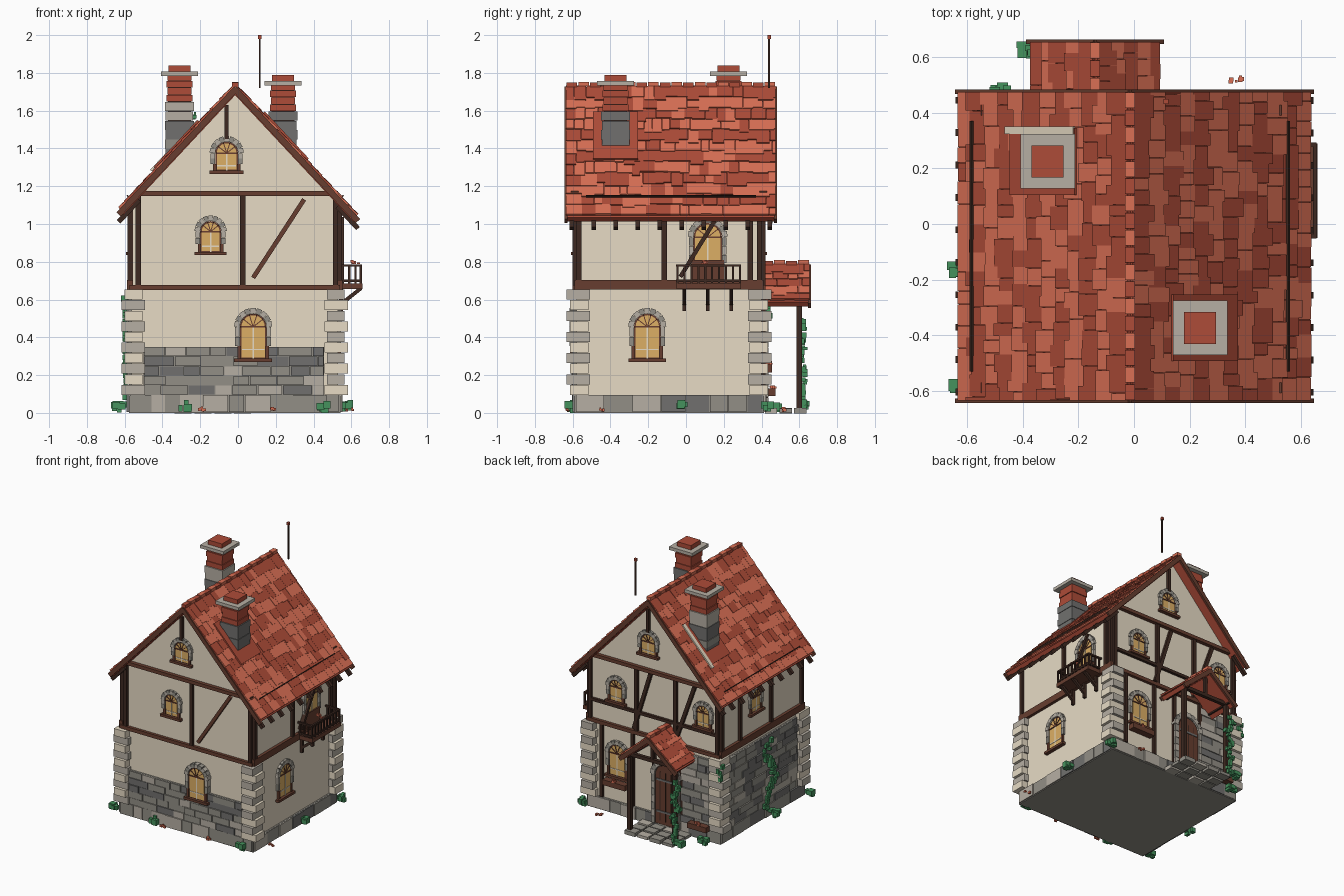
import bpy, bmesh, math, random
from mathutils import Matrix, Vector

if "Cube" in bpy.data.objects:
    bpy.data.objects.remove(bpy.data.objects["Cube"])

random.seed(7)
COLOURS = {
    "cream_plaster": (0.80, 0.71, 0.56), "light_stone": (0.47, 0.43, 0.37),
    "mid_stone": (0.29, 0.275, 0.24), "dark_stone": (0.165, 0.163, 0.158),
    "dark_wood": (0.047, 0.022, 0.015), "brown_wood": (0.135, 0.048, 0.029),
    "light_tile": (0.70, 0.16, 0.09), "red_tile": (0.42, 0.072, 0.04),
    "amber_glass": (0.72, 0.43, 0.13), "leaf_green": (0.06, 0.29, 0.11)}
MATS = []
for n, c in COLOURS.items():
    m = bpy.data.materials.new(n)
    m.diffuse_color = (*c, 1)
    m.use_nodes = True
    m.node_tree.nodes["Principled BSDF"].inputs["Base Color"].default_value = m.diffuse_color
    MATS.append(m)
CREAM, LIGHT, MID, DARK, WOOD, BROWN, TILE, RED, AMBER, GREEN = range(10)
parts = {}
T, I = Matrix.Translation, Matrix.Identity(4)


def R(a, axis):
    return Matrix.Rotation(a, 4, axis)


def get(part):
    return parts.setdefault(part, bmesh.new())


def box(part, mat, c, s, M=I, rot=I):
    mx = M @ T(Vector(c)) @ rot @ Matrix.Diagonal((*s, 1))
    vs = bmesh.ops.create_cube(get(part), size=1, matrix=mx)["verts"]
    for f in {f for v in vs for f in v.link_faces}:
        f.material_index = mat


def prism(part, mat, pts, y0, y1, M=I):
    bm = get(part)
    a, b = ([bm.verts.new(M @ Vector((u, y, z))) for u, z in pts] for y in (y0, y1))
    n = len(pts)
    fs = [bm.faces.new(a), bm.faces.new(b[::-1])]
    fs += [bm.faces.new((a[i], b[i], b[(i + 1) % n], a[(i + 1) % n])) for i in range(n)]
    for f in fs:
        f.material_index = mat


# Wall frames: local x runs along the wall, local -y points outward
WALL = {k: R(math.radians(a), 'Z') @ T((0, -d, 0)) for k, a, d in
        (("front", 0, .58), ("right", 90, .53), ("back", 180, .40), ("left", 270, .565))}


def wbox(part, mat, wall, u, z, su, sz, proud, tilt=0):
    box(part, mat, (u, .005 - proud / 2, z), (su, proud + .01, sz), WALL[wall], R(tilt, 'Y'))


def beam(part, mat, wall, a, b, w=.026, proud=.02):
    du, dz = b[0] - a[0], b[1] - a[1]
    wbox(part, mat, wall, (a[0] + b[0]) / 2, (a[1] + b[1]) / 2, w, math.hypot(du, dz),
         proud, math.atan2(du, dz))


def arch_pts(u, z0, spring, r):
    arc = [(u + r * math.cos(math.pi * i / 12), spring + r * math.sin(math.pi * i / 12)) for i in range(13)]
    return [(u - r, z0), (u + r, z0)] + arc


def arched(part, wall, u, z0, spring, r, o=0, ring=.03, door=False):
    M = WALL[wall]
    prism(part, WOOD if door else BROWN, arch_pts(u, z0, spring, r), .01, -.006 - o, M)
    prism(part, BROWN if door else AMBER, arch_pts(u, z0 + .008, spring, r - .008), .01, -.010 - o, M)
    # stone arch and jambs
    for i in range(9):
        a = math.pi * (i + .5) / 9
        rr = r + ring / 2
        box(part, (LIGHT, MID)[i % 2], (u + rr * math.cos(a), -(.01 + o) / 2, spring + rr * math.sin(a)),
            (ring, .026 + o, rr * .335), M, R(-a, 'Y'))
    low = z0 if door else z0 + .4 * (spring - z0)
    n = max(2, round((spring - low) / .05))
    h = (spring - low) / n
    for i in range(n):
        for s in (-1, 1):
            wbox(part, (MID, LIGHT)[i % 2], wall, u + s * (r + ring * .42), low + h * (i + .5), ring * .8, h * .96, .016 + o)
    if door:
        for k in (-.5, 0, .5):
            wbox(part, WOOD, wall, u + k * r, (z0 + spring) / 2 + .03, .005, spring - z0, .013 + o)
        for z in (z0 + .1, spring - .03):
            wbox(part, DARK, wall, u, z, r * 1.7, .014, .015 + o)
        return
    # glazing bars, fan, posts and sill
    wbox(part, BROWN, wall, u, spring, 2 * r, .008, .015 + o)
    wbox(part, CREAM, wall, u, (z0 + spring) / 2, .007, spring - z0, .013 + o)
    wbox(part, CREAM, wall, u, z0 + .3 * (spring - z0), 2 * r - .02, .007, .013 + o)
    for s in (-1, 1):
        wbox(part, BROWN, wall, u + s * (r + .004), (z0 + low) / 2, .018, low - z0, .014 + o)
    for t in (-.9, -.3, .3, .9):
        beam(part, BROWN, wall, (u, spring), (u + r * math.sin(t), spring + r * math.cos(t)), .005, .014 + o)
    wbox(part, BROWN, wall, u, z0 - .006, 2 * (r + ring), .018, .028 + o)


def masonry(part, wall, u0, u1, z0, z1, h, mix, ragged=False):
    wbox(part, MID, wall, (u0 + u1) / 2, (z0 + z1) / 2, u1 - u0, z1 - z0, .012)
    rows = round((z1 - z0) / h)
    h = (z1 - z0) / rows
    for r in range(rows):
        u = u0
        while u < u1 - .01:
            w = min(random.uniform(.07, .19), u1 - u)
            if not (ragged and r == rows - 1 and random.random() < .2):
                wbox(part, random.choice(mix), wall, u + w / 2, z0 + h * (r + .5), w - .004, h - .003,
                     random.uniform(.016, .026))
            u += w


# House body, footing and stonework
prism("plaster_walls", CREAM, [(-.565, .05), (.53, .05), (.53, 1.10), (-.015, 1.685), (-.565, 1.10)], -.58, .40)
box("footing", MID, (-.0175, -.09, .045), (1.12, 1.005, .09))
for w, a, b in (("front", -.57, .535), ("right", -.585, .405), ("back", -.535, .57), ("left", -.405, .585)):
    masonry("plinth_stones", w, a, b, .004, .095, .09, [LIGHT, MID, MID, DARK])
mix = [MID, MID, DARK, DARK, LIGHT]
masonry("front_stonework", "front", -.5, .455, .095, .35, .05, mix, True)
masonry("left_stonework", "left", -.34, .505, .095, .62, .05, mix)
masonry("back_stonework", "back", .25, .50, .095, .62, .05, mix)
for cx, sx in ((-.565, -1), (.53, 1)):
    for cy, sy in ((-.58, -1), (.40, 1)):
        for i in range(10):
            lx, ly = ((.125, .10), (.095, .125))[i % 2]
            o = (.052, .035)[i % 2]
            box("corner_quoins", (LIGHT, CREAM)[(i + (sx > 0)) % 2],
                (cx + sx * (o - lx / 2), cy + sy * (.087 - o - ly / 2), .122 + i * .056), (lx, ly, .053))

# Timber framing: rails, posts and braces on each wall
for w, a, b, z, h in (("front", -.575, .54, .664, .027), ("right", -.59, .41, .678, .05),
                      ("back", -.54, .575, .664, .027), ("left", -.41, .59, .678, .05)):
    beam("floor_rails", BROWN, w, (a, z), (b, z), h, .022)
for w, a, b in (("front", -.55, .53), ("back", -.53, .55)):
    beam("tie_rails", BROWN, w, (a, 1.162), (b, 1.162), .026, .028)
for w, us, top in (("front", (-.528, .025, .517), 1.15), ("right", (-.568, -.115, .34, .39), 1.11),
                   ("back", (-.517, -.13, .2, .55), 1.15), ("left", (-.388, -.17, .2, .568), 1.10)):
    for u in us:
        beam("wall_posts", WOOD, w, (u, .67), (u, top), .027, .02)
beam("wall_braces", BROWN, "front", (.08, .715), (.35, 1.13), .024)
beam("wall_braces", WOOD, "right", (-.03, .72), (.16, 1.03), .022, .03)
for a, b in (((-.15, .69), (-.01, 1.14)), ((.2, .69), (.36, 1.14))):
    beam("wall_braces", WOOD, "back", a, b)
beam("mid_rail", WOOD, "back", (-.51, .82), (.54, .82), .022)
for u in (-.42, -.16, .02, .25):
    beam("back_lower_posts", WOOD, "back", (u, .1), (u, .65))
beam("gable_posts", WOOD, "front", (-.06, 1.45), (-.06, 1.63), .022)
beam("gable_posts", WOOD, "back", (-.03, 1.45), (-.03, 1.63), .022)

# Windows and door
for name, *a in (("front_lower_window", "front", .08, .285, .455, .07, .02), ("front_upper_window", "front", -.145, .85, .96, .055),
                 ("front_gable_window", "front", -.06, 1.28, 1.375, .06), ("right_lower_window", "right", -.205, .285, .455, .07),
                 ("balcony_window", "right", .115, .70, .93, .075), ("left_window", "left", .02, .85, .96, .055),
                 ("back_lower_window", "back", -.29, .285, .455, .07), ("back_upper_window", "back", -.30, .85, .96, .055),
                 ("back_side_window", "back", .43, .85, .96, .055), ("back_gable_window", "back", -.03, 1.28, 1.375, .06)):
    arched(name, *a)
arched("porch_door", "back", .13, .03, .40, .09, .02, .035, True)
wbox("balcony_door_panel", BROWN, "right", .115, .755, .17, .11, .02)


def gable_roof(name, xr, zr, y0, y1, runs, slope, rows):
    a, yc, ly = math.atan(slope), (y0 + y1) / 2, y1 - y0
    frames = []
    for run, turn in zip(runs, (0, math.pi)):
        M = T((xr, yc, zr)) @ R(turn, 'Z') @ R(a, 'Y')
        L = run / math.cos(a)
        frames.append((M, L))
        box(name + "_slab", RED, (L / 2, 0, -.013), (L, ly - .01, .03), M)
        step = (L - .01) / rows
        for j in range(rows):
            y = -ly / 2
            while y < ly / 2 - .005:
                w = min(random.uniform(.04, .085), ly / 2 - y)
                ln = step + random.choice((.004, .012, .03)) * (j < rows - 1)
                light = random.random() < (.85 if j % 2 else .15)
                box(name + "_tiles", TILE if light else RED, (j * step + ln / 2, y + w / 2, .009 + random.uniform(0, .003)),
                    (ln, w - .001, .012), M, R(-.07, 'Y'))
                y += w
        for s in (-1, 1):
            box(name + "_barge_boards", BROWN, (L / 2 + .008, s * ly / 2, -.008), (L + .016, .016, .032), M)
    n = round(ly / .06)
    for i in range(n):
        box(name + "_ridge_caps", (RED, TILE)[i % 2], (xr, y0 + (i + .5) * ly / n, zr + .014 + .004 * (i % 2)),
            (.036, ly / n - .006, .022))
    return frames


# Main roof with rafter tails and snow guards
slopes = gable_roof("main_roof", -.015, 1.723, -.635, .475, (.645, .612), 1.07, 12)
COS = math.cos(math.atan(1.07))
for M, L in slopes:
    for i in range(10):
        box("rafter_tails", WOOD, (L - .035, -.525 + i * .1165, -.035), (.16, .024, .026), M)
    box("snow_guards", WOOD, (.552 / COS, 0, .022), (.007, .9, .014), M)

# Chimneys with flashing
for x, y, top, k in ((.238, -.373, 1.79, 0), (-.31, .225, 1.84, 1)):
    cap = top - .045
    split = cap - .148
    for i in range(6):
        mat = LIGHT if k and i < 2 else (DARK, MID, DARK)[i % 3] if k else DARK
        box("chimney_stone", mat, (x, y, split - .025 - i * .05), (.152 - .006 * (i % 2), .152 - .006 * (i % 2), .049))
    for i in range(4):
        w = (.138, .128)[i % 2]
        box("chimney_brick", RED, (x, y, split + .0185 + i * .037), (w, w, .036))
    box("chimney_core", WOOD, (x, y, cap - .16), (.122, .122, .3))
    box("chimney_cap", LIGHT, (x, y, cap), (.195, .195, .024))
    box("chimney_pot", RED, (x, y, cap + .026), (.115, .115, .038))
    M, yl = slopes[k][0], (y + .08) * (-1 if k else 1)
    box("chimney_flashing", RED, (abs(x + .015) / COS, yl, .022), (.34, .24, .012), M)
box("flashing_strip", CREAM, (.305 / COS, -.417, .026), (.36, .028, .01), slopes[1][0])

# Roof mast
box("roof_mast", WOOD, (.115, .44, 1.855), (.01, .01, .27))
box("mast_tip", RED, (.115, .44, 1.99), (.018, .018, .02))

# Balcony
box("balcony_floor", BROWN, (.595, .12, .67), (.13, .34, .03))
for z in (.70, .78):
    box("balcony_rails", WOOD, (.65, .12, z), (.014, .34, .012))
    for y in (-.045, .285):
        box("balcony_rails", WOOD, (.595, y, z), (.12, .014, .012))
for i in range(10):
    box("balcony_balusters", WOOD, (.65, -.045 + i * .0367, .735), (.011, .011, .10))
for i in range(3):
    for y in (-.045, .285):
        box("balcony_balusters", WOOD, (.555 + i * .034, y, .735), (.011, .011, .10))
for y in (-.01, .115, .24):
    box("balcony_brackets", WOOD, (.545, y, .60), (.02, .018, .12))
    box("balcony_brackets", WOOD, (.597, y, .617), (.02, .018, .14), rot=R(.9, 'Y'))

# Porch
gable_roof("porch_roof", -.14, .78, .40, .655, (.23, .23), .85, 5)
for x in (.05, -.33):
    box("porch_posts", WOOD, (x, .60, .305), (.03, .03, .60))
    box("porch_beams", WOOD, (x, .52, .597), (.03, .25, .026))
box("porch_beams", WOOD, (-.14, .60, .597), (.40, .026, .026))
box("porch_beams", WOOD, (-.14, .60, .67), (.022, .022, .15))
for i in range(4):
    for j in range(3):
        box("porch_paving", random.choice([LIGHT, MID]), (-.29 + i * .105, .45 + j * .078, .011),
            (.09, .066, .022 + .008 * ((i + j) % 2)))
box("flower_box", BROWN, (.29, .43, .235), (.19, .05, .04))
box("flower_box", BROWN, (-.42, .45, .11), (.16, .05, .04))


# Bushes, ivy and flowers
def foliage(part, mat, c, spread, n, size):
    for _ in range(n):
        p = [c[k] + random.uniform(-1, 1) * spread[k] for k in range(3)]
        box(part, mat, p, [size * random.uniform(.6, 1.2) for _ in "xyz"])


for x, y in ((-.63, -.59), (-.28, -.61), (.45, -.61), (.58, -.02), (.57, .43), (-.48, .48), (-.39, .63), (-.63, -.16)):
    foliage("bushes", GREEN, (x, y, .035), (.025, .016, .015), 6, .036)
for i in range(20):
    foliage("porch_ivy", GREEN, (-.345 + .02 * math.sin(i), .62, .03 + i * .024), (.015, .012, .01), 2, .026)
    foliage("wall_ivy", GREEN, (-.597, -.16 + .05 * math.sin(i * .5), .05 + i * .028), (.006, .03, .01), 2, .028)
for z in (.50, .55, .60):
    foliage("corner_ivy", GREEN, (-.59, .43, z), (.02, .02, .02), 3, .03)
foliage("chimney_ivy", GREEN, (-.23, .22, 1.59), (.004, .03, .03), 4, .016)
for c in ((.29, .44, .265), (-.42, .46, .14), (.625, .1, .80), (.37, .52, .02), (-.2, -.62, .02), (.2, -.62, .02), (.59, -.45, .02)):
    foliage("flowers", TILE, c, (.03, .012, .008), 6, .014)

# Turn every collected part into an object
for name, bm in parts.items():
    bmesh.ops.recalc_face_normals(bm, faces=bm.faces)
    used = sorted({f.material_index for f in bm.faces})
    me = bpy.data.meshes.new(name)
    for f in bm.faces:
        f.material_index = used.index(f.material_index)
    bm.to_mesh(me)
    bm.free()
    for i in used:
        me.materials.append(MATS[i])
    bpy.context.collection.objects.link(bpy.data.objects.new(name, me))
